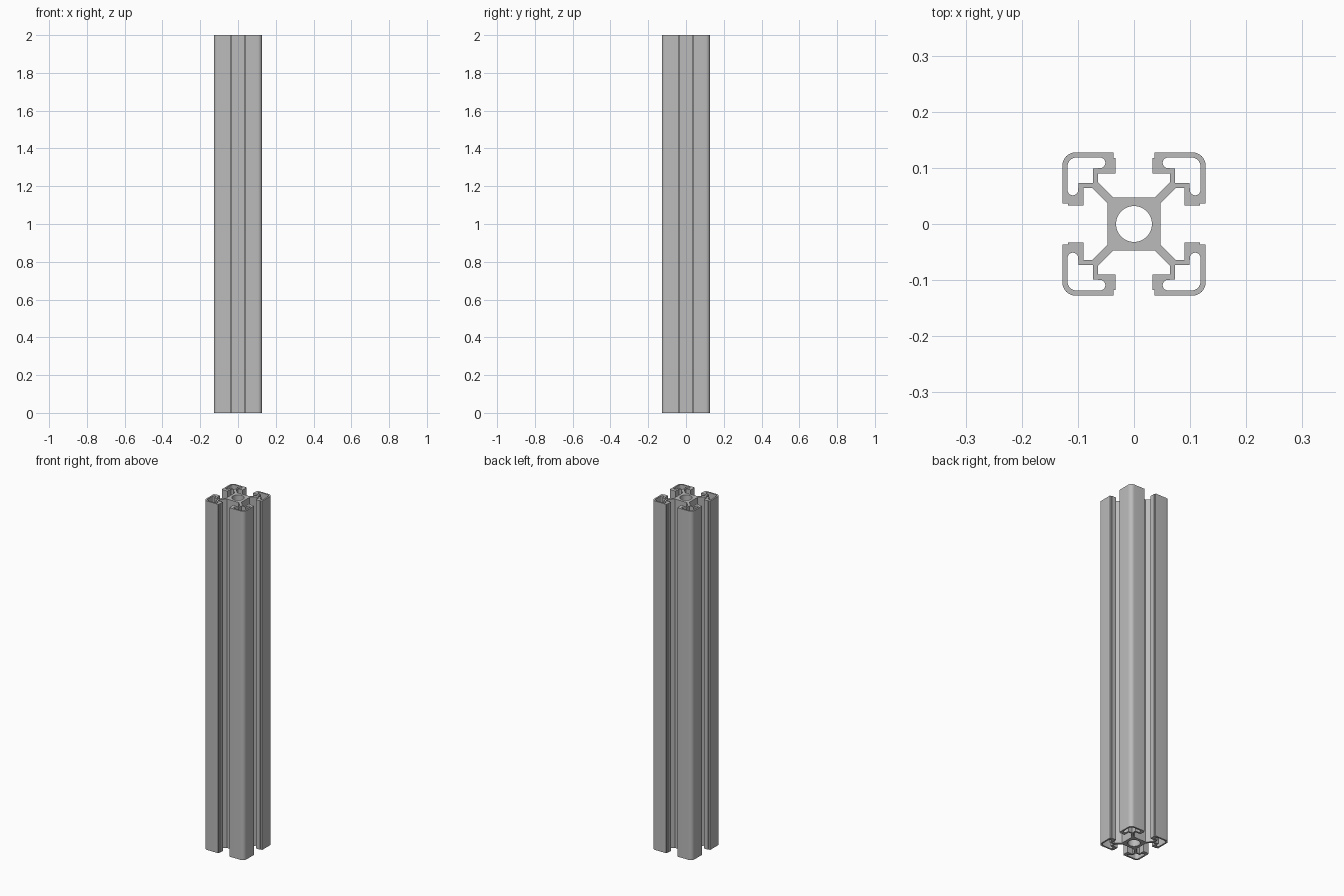
import bpy, bmesh, math
from mathutils import Vector, Matrix

cube = bpy.data.objects.get("Cube")
if cube:
    bpy.data.objects.remove(cube, do_unlink=True)

LENGTH = 2.0
HALF = 0.1275      # half width of the section
LIP = 0.009        # wall thickness
BORE = 0.032


def arc(cx, cy, r, start, end, n=8):
    angles = [math.radians(start + (end - start) * i / n) for i in range(n + 1)]
    return [(cx + r * math.cos(a), cy + r * math.sin(a)) for a in angles]


def mirrored(points):
    """Reflect a half profile over the diagonal, keeping the loop direction."""
    return [(y, x) for x, y in reversed(points)]


def turned(points, quarter):
    rot = Matrix.Rotation(quarter * math.pi / 2, 2)
    return [rot @ Vector(p) for p in points]


# Outer outline of one corner: web, slot wall, stepped lip, rounded corner
slot_half = [(0.0475, 0.0375), (0.075, 0.0645), (0.09, 0.0645), (0.09, 0.033),
             (0.118, 0.033), (0.118, 0.0365), (HALF, 0.0365)]
R = 0.023
corner = slot_half + arc(HALF - R, HALF - R, R, 0, 90) + mirrored(slot_half)

# Hollow L-shaped chamber of one corner, with round ends
inner = HALF - LIP
mid = inner - 0.0095
chamber_half = [(0.0735, 0.0735), (0.099, 0.0735)] + arc(mid, 0.0605, 0.0095, 180, 360)
chamber = (chamber_half + arc(inner - 0.016, inner - 0.016, 0.016, 0, 90)
           + mirrored(chamber_half)[:-1])

outline = [p for q in range(4) for p in turned(corner, q)]
loops = [outline, arc(0, 0, BORE, 0, 352.5, 47)]
loops += [turned(chamber, q) for q in range(4)]

# Fill the section and extrude it to full length
bm = bmesh.new()
for loop in loops:
    verts = [bm.verts.new((p[0], p[1], 0)) for p in loop]
    for a, b in zip(verts, verts[1:] + verts[:1]):
        bm.edges.new((a, b))
bmesh.ops.triangle_fill(bm, edges=bm.edges[:], use_beauty=True, normal=(0, 0, 1))
result = bmesh.ops.extrude_face_region(bm, geom=bm.faces[:], use_keep_orig=True)
top = [g for g in result["geom"] if isinstance(g, bmesh.types.BMVert)]
bmesh.ops.translate(bm, verts=top, vec=(0, 0, LENGTH))
bmesh.ops.recalc_face_normals(bm, faces=bm.faces[:])

mesh = bpy.data.meshes.new("slotted_profile")
bm.to_mesh(mesh)
bm.free()
profile = bpy.data.objects.new("slotted_profile", mesh)
bpy.context.collection.objects.link(profile)

# Bare metal
grey = bpy.data.materials.new("aluminium_grey")
grey.use_nodes = True
colour = (0.5, 0.5, 0.5, 1)
grey.diffuse_color = colour
grey.node_tree.nodes["Principled BSDF"].inputs["Base Color"].default_value = colour
mesh.materials.append(grey)

bpy.ops.object.select_all(action="DESELECT")
profile.select_set(True)
bpy.context.view_layer.objects.active = profile
bpy.ops.object.shade_smooth_by_angle(angle=math.radians(30))
